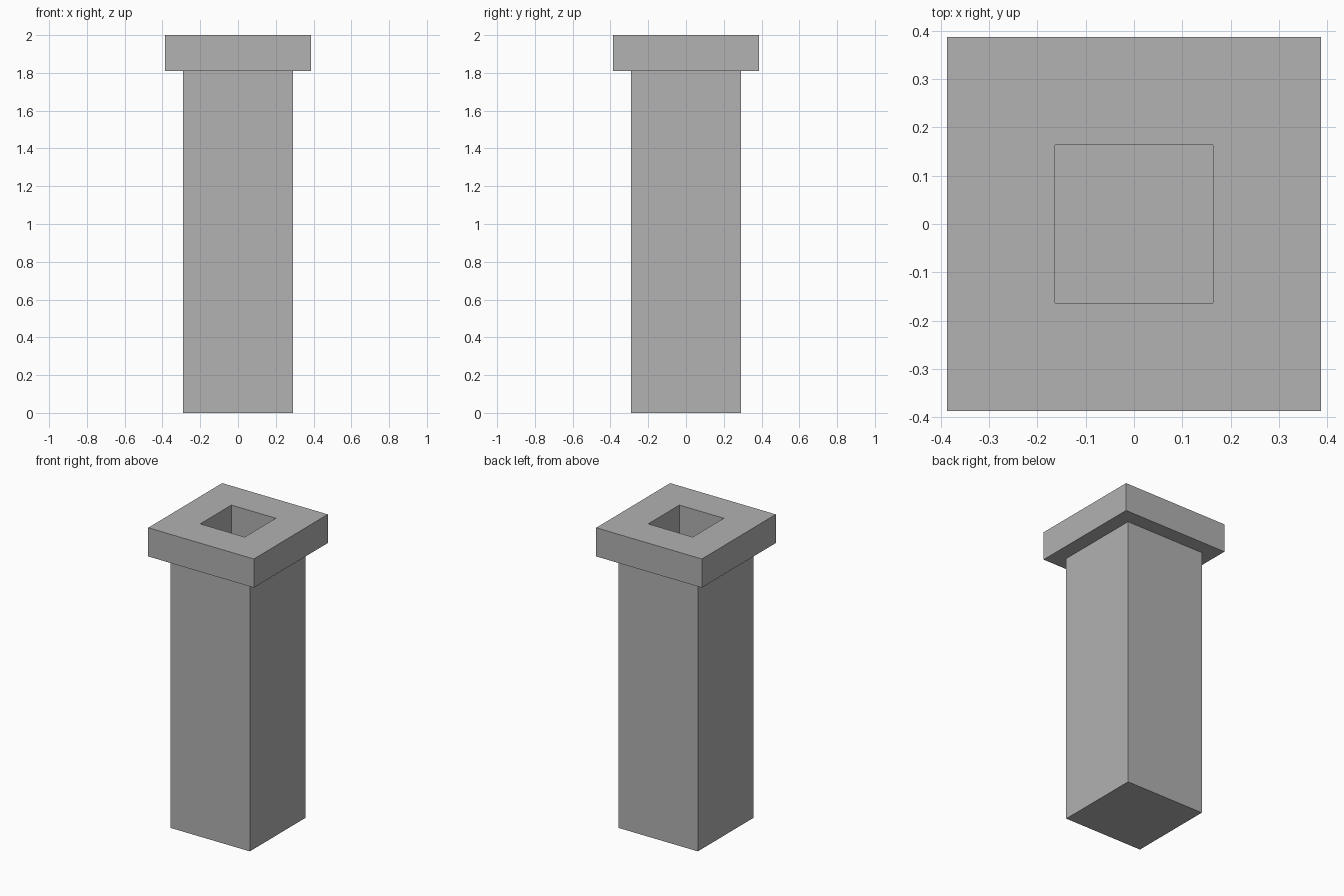
import bpy
import bmesh

default = bpy.data.objects.get("Cube")
if default:
    bpy.data.objects.remove(default, do_unlink=True)

COLUMN, CAP, OPENING = 0.29, 0.387, 0.163   # half widths
LEDGE, TOP, FLUE_FLOOR = 1.81, 2.0, 1.6     # heights

# Plain stone colour
stone = bpy.data.materials.new("grey_stone")
stone.use_nodes = True
colour = (0.445, 0.445, 0.445, 1)
stone.diffuse_color = colour
stone.node_tree.nodes["Principled BSDF"].inputs["Base Color"].default_value = colour


def square_ring(bm, half, z):
    corners = ((-1, -1), (1, -1), (1, 1), (-1, 1))
    return [bm.verts.new((x * half, y * half, z)) for x, y in corners]


# Shaft, overhanging cap and sunken opening as one square profile
profile = [(COLUMN, 0), (COLUMN, LEDGE), (CAP, LEDGE), (CAP, TOP),
           (OPENING, TOP), (OPENING, FLUE_FLOOR)]
bm = bmesh.new()
rings = [square_ring(bm, half, z) for half, z in profile]
for low, high in zip(rings, rings[1:]):
    for i in range(4):
        j = (i + 1) % 4
        bm.faces.new((low[i], low[j], high[j], high[i]))

# Closed base and floor of the opening
bm.faces.new(rings[0][::-1])
bm.faces.new(rings[-1])
bmesh.ops.recalc_face_normals(bm, faces=bm.faces)

mesh = bpy.data.meshes.new("capped_column")
bm.to_mesh(mesh)
bm.free()
mesh.materials.append(stone)
column = bpy.data.objects.new("capped_column", mesh)
bpy.context.collection.objects.link(column)
